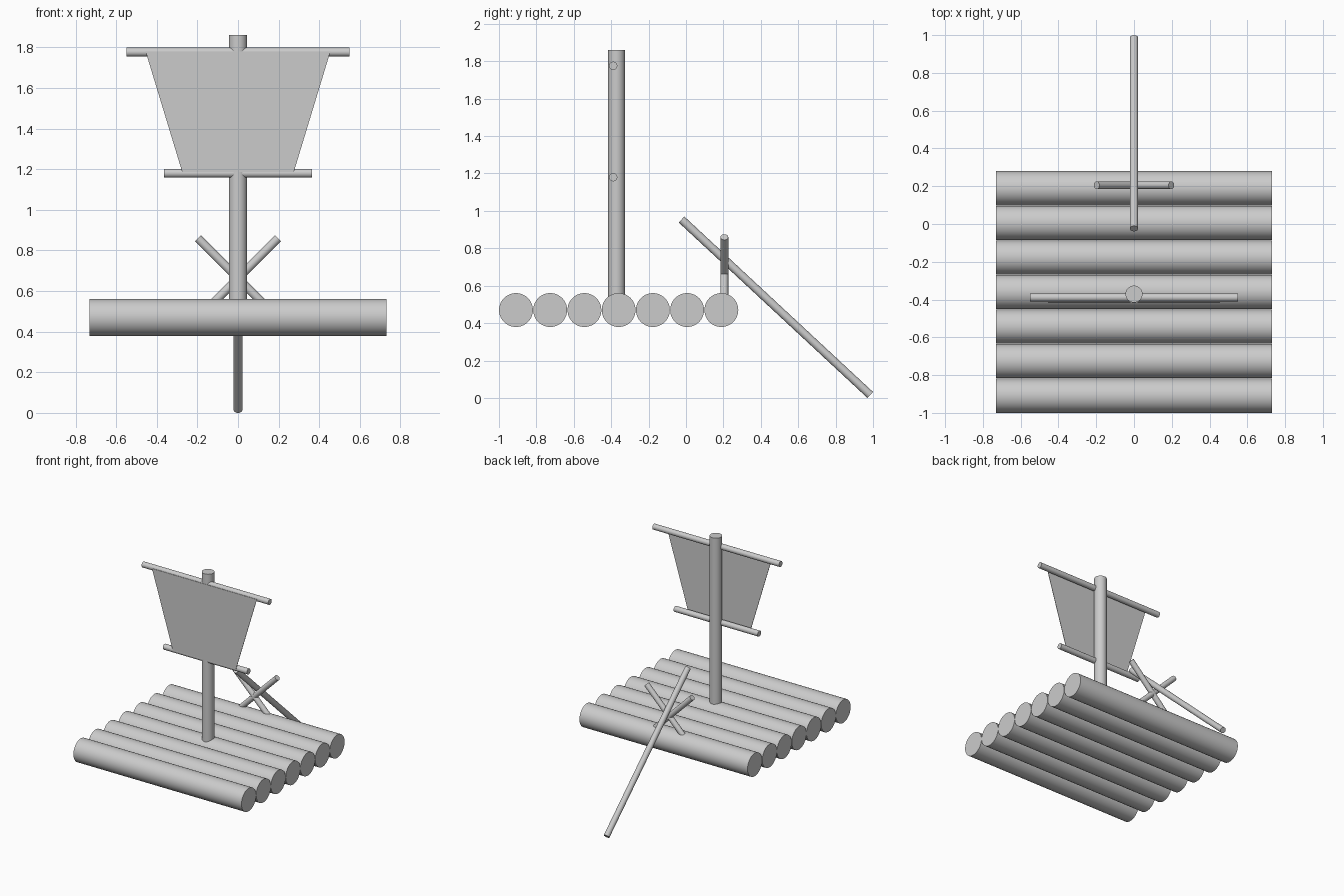
import bpy, math
from mathutils import Vector

if "Cube" in bpy.data.objects:
    bpy.data.objects.remove(bpy.data.objects["Cube"])

wood = bpy.data.materials.new("plain_grey")
wood.diffuse_color = (0.6, 0.6, 0.6, 1)
wood.use_nodes = True
wood.node_tree.nodes["Principled BSDF"].inputs["Base Color"].default_value = wood.diffuse_color


def pole(name, start, end, radius, sides=32):
    """Round pole running between two points."""
    a, b = Vector(start), Vector(end)
    d = b - a
    bpy.ops.mesh.primitive_cylinder_add(
        vertices=sides, radius=radius, depth=d.length, location=(a + b) / 2,
        rotation=d.to_track_quat('Z', 'Y').to_euler())
    ob = bpy.context.object
    ob.name = name
    ob.data.materials.append(wood)
    bpy.ops.object.shade_smooth_by_angle(angle=math.radians(30))
    return ob


# Deck: seven logs side by side
LOG_R, PITCH = 0.0905, 0.183
for i in range(7):
    y = -0.909 + i * PITCH
    pole(f"deck_log_{i + 1}", (-0.73, y, 0.47), (0.73, y, 0.47), LOG_R, 48)

# Mast and the two yards
pole("mast", (0, -0.371, 0.47), (0, -0.371, 1.86), 0.045)
for name, half, z in (("upper_yard", 0.55, 1.776), ("lower_yard", 0.365, 1.18)):
    pole(name, (-half, -0.389, z), (half, -0.389, z), 0.022)

# Sail: thin trapezoid sheet hung in front of the mast
mesh = bpy.data.meshes.new("sail")
mesh.from_pydata([(-0.275, -0.417, 1.187), (0.275, -0.417, 1.187),
                  (0.455, -0.417, 1.78), (-0.455, -0.417, 1.78)],
                 [], [(0, 1, 2, 3)])
mesh.materials.append(wood)
sail = bpy.data.objects.new("sail", mesh)
bpy.context.collection.objects.link(sail)
thick = sail.modifiers.new("thickness", 'SOLIDIFY')
thick.thickness = 0.003

# Crossed oar rest at the stern
for side, label in ((-1, "left"), (1, "right")):
    pole(f"oar_rest_{label}", (-side * 0.14, 0.205, 0.522),
         (side * 0.198, 0.205, 0.86), 0.021)

# Steering oar lying in the crossed rest
pole("steering_oar", (0, -0.024, 0.954), (0, 0.985, 0.016), 0.022)
